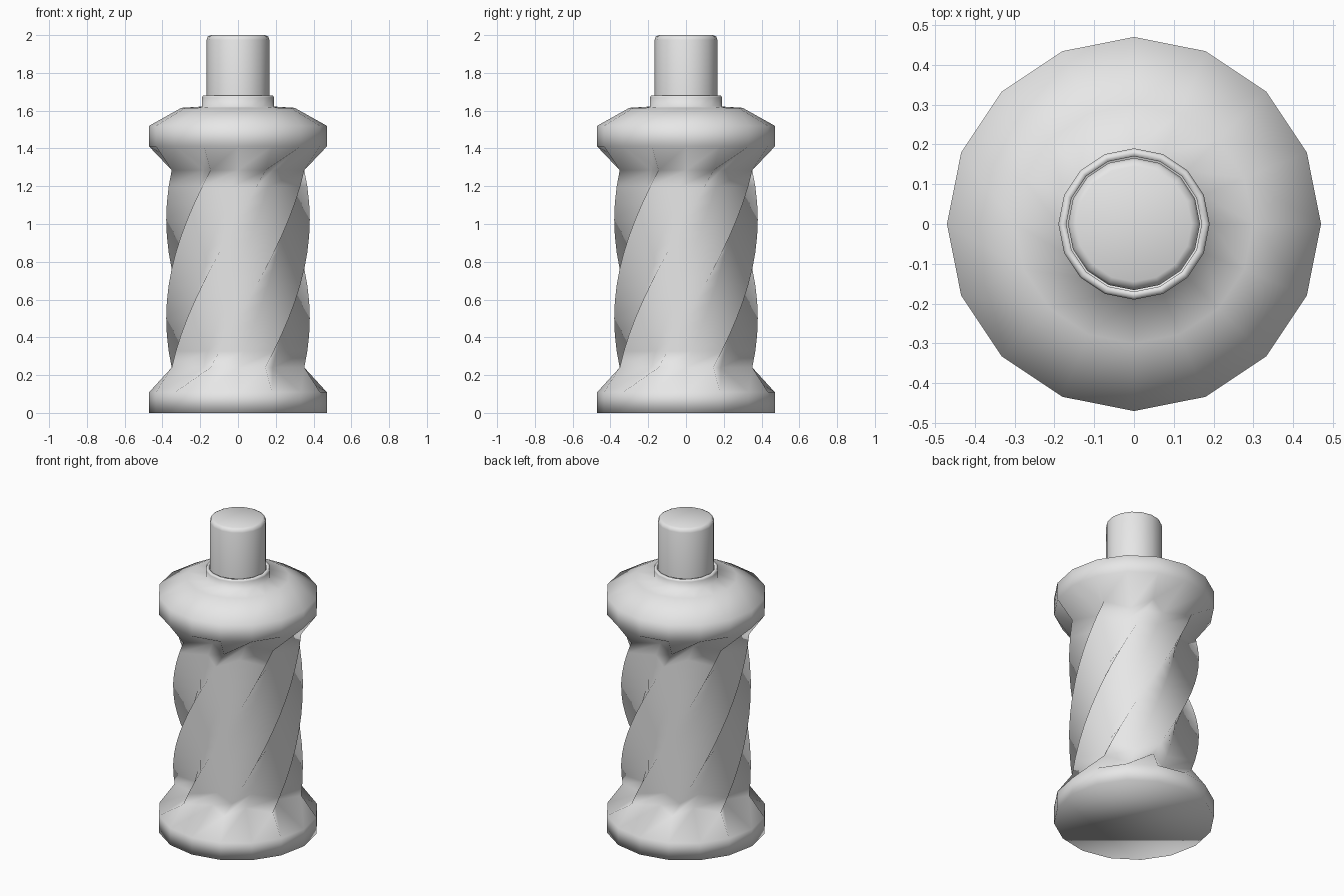
import bpy
import math

cube = bpy.data.objects.get("Cube")
if cube:
    bpy.data.objects.remove(cube, do_unlink=True)

grey = bpy.data.materials.new("light_grey")
grey.use_nodes = True
grey.diffuse_color = (0.8, 0.8, 0.8, 1)
grey.node_tree.nodes["Principled BSDF"].inputs["Base Color"].default_value = (0.8, 0.8, 0.8, 1)

SIDES = 16


def loft(name, rings, smooth_angle, cap_start=False, cap_end=False):
    """Stack rings of (even radius, odd radius, height, turn in degrees) into one skin."""
    verts, faces = [], []
    for even, odd, z, turn in rings:
        for i in range(SIDES):
            a = math.radians(turn) + math.tau * i / SIDES
            radius = odd if i % 2 else even
            verts.append((radius * math.cos(a), radius * math.sin(a), z))
    for k in range(len(rings) - 1):
        low, high = k * SIDES, (k + 1) * SIDES
        for i in range(SIDES):
            j = (i + 1) % SIDES
            faces.append((low + i, low + j, high + j, high + i))
    if cap_start:
        faces.append(tuple(reversed(range(SIDES))))
    if cap_end:
        faces.append(tuple(range(len(verts) - SIDES, len(verts))))
    mesh = bpy.data.meshes.new(name)
    mesh.from_pydata(verts, [], faces)
    mesh.materials.append(grey)
    obj = bpy.data.objects.new(name, mesh)
    bpy.context.collection.objects.link(obj)
    bpy.ops.object.select_all(action="DESELECT")
    obj.select_set(True)
    bpy.context.view_layer.objects.active = obj
    bpy.ops.object.shade_smooth_by_angle(angle=math.radians(smooth_angle))


def turned(profile, turn=0):
    """Plain round rings from (radius, height) pairs."""
    return [(r, r, z, turn) for r, z in profile]


# Foot: straight rim, then a cone that closes onto the fluted grip
foot = turned([(0.47, 0), (0.47, 0.11)])

# Grip: eight sharp flutes, twisted a quarter turn
STEPS, BOTTOM, TOP, TWIST = 12, 0.24, 1.285, 90
GROOVE, RIDGE = 0.26, 0.38
grip = []
for s in range(STEPS + 1):
    t = s / STEPS
    grip.append((GROOVE, RIDGE, BOTTOM + (TOP - BOTTOM) * t, TWIST * t))

# Head: flared underside, rim and shallow dome, rising into a thin collar
head = turned([(0.47, 1.41), (0.47, 1.52), (0.30, 1.615), (0.19, 1.622),
               (0.19, 1.67), (0.185, 1.68), (0.17, 1.68), (0.17, 1.62)], TWIST)
loft("twisted_body", foot + grip + head, 180, cap_start=True)

# Button: post with a softened top edge
button = turned([(0.166, 1.6), (0.166, 1.975), (0.160, 1.992), (0.145, 2.0)])
loft("button", button, 60, cap_end=True)
